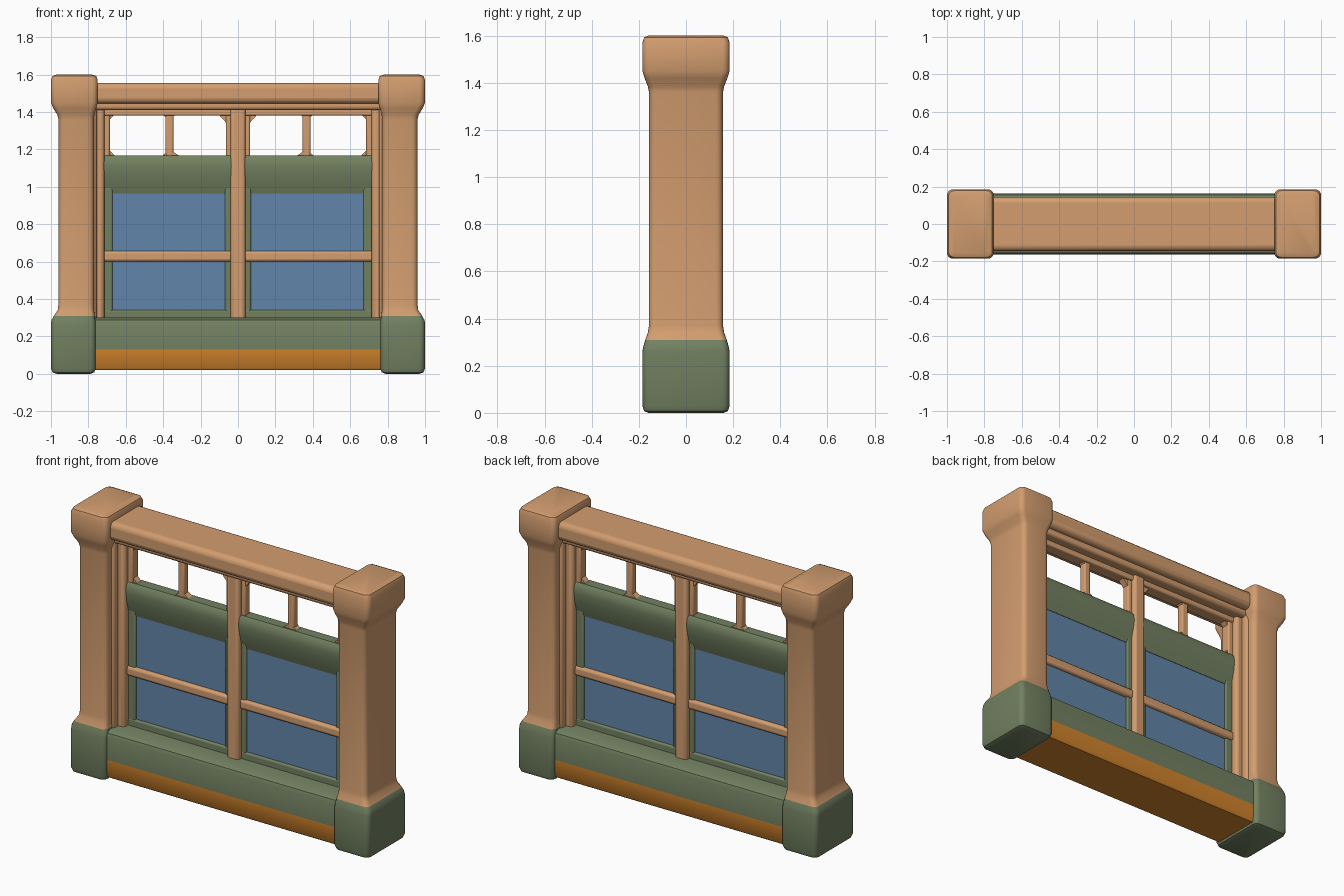
import bpy, bmesh, math
from mathutils import Vector

if "Cube" in bpy.data.objects:
    bpy.data.objects.remove(bpy.data.objects["Cube"])


def material(name, rgb):
    m = bpy.data.materials.new(name)
    m.diffuse_color = (*rgb, 1)
    m.use_nodes = True
    m.node_tree.nodes["Principled BSDF"].inputs["Base Color"].default_value = m.diffuse_color
    return m


WOOD = material("warm wood", (0.65, 0.34, 0.16))
GREEN = material("moss green", (0.17, 0.22, 0.12))
BLUE = material("window blue", (0.12, 0.24, 0.40))
ORANGE = material("orange stripe", (0.64, 0.23, 0.025))


def finish(name, bm, mats, rule=None, bevel=0, segs=3):
    bmesh.ops.recalc_face_normals(bm, faces=bm.faces[:])
    me = bpy.data.meshes.new(name)
    if rule:
        for f in bm.faces:
            f.material_index = rule(f.calc_center_median())
    bm.to_mesh(me)
    bm.free()
    for m in mats:
        me.materials.append(m)
    ob = bpy.data.objects.new(name, me)
    bpy.context.collection.objects.link(ob)
    bpy.context.view_layer.objects.active = ob
    bpy.ops.object.select_all(action='DESELECT')
    ob.select_set(True)
    if bevel:
        mod = ob.modifiers.new("bevel", 'BEVEL')
        mod.width, mod.segments = bevel, segs
        mod.limit_method = 'ANGLE'
    bpy.ops.object.shade_smooth_by_angle(angle=math.radians(40))
    return ob


def box(name, x0, x1, hy, z0, z1, mat, bevel=0.01):
    bm = bmesh.new()
    bmesh.ops.create_cube(bm, size=1)
    for v in bm.verts:
        v.co = ((x0 + x1) / 2 + v.co.x * (x1 - x0), v.co.y * 2 * hy,
                (z0 + z1) / 2 + v.co.z * (z1 - z0))
    return finish(name, bm, [mat], bevel=bevel)


def prism(name, pts, axis, a, b, mats, **kw):
    """Extrude a closed 2D outline; axis 'x' uses (y,z), axis 'y' uses (x,z)."""
    bm = bmesh.new()
    put = (lambda p, t: (t, p[0], p[1])) if axis == 'x' else (lambda p, t: (p[0], t, p[1]))
    face = bm.faces.new([bm.verts.new(put(p, a)) for p in pts])
    ext = bmesh.ops.extrude_face_region(bm, geom=[face])
    d = Vector((b - a, 0, 0)) if axis == 'x' else Vector((0, b - a, 0))
    bmesh.ops.translate(bm, vec=d, verts=[v for v in ext['geom'] if isinstance(v, bmesh.types.BMVert)])
    return finish(name, bm, mats, **kw)


def ring(x0, x1, hy, z, r):
    """Rounded rectangle at height z."""
    out = []
    cx, hx = (x0 + x1) / 2, (x1 - x0) / 2
    for k, (sx, sy) in enumerate([(1, 1), (-1, 1), (-1, -1), (1, -1)]):
        for i in range(5):
            t = math.radians(90 * k + 22.5 * i)
            out.append((cx + sx * (hx - r) + r * math.cos(t), sy * (hy - r) + r * math.sin(t), z))
    return out


# Post section: inner x, outer x, half depth, height, corner radius
POST = [(.79, .97, .16, 0, .02), (.768, .992, .178, .008, .03), (.76, 1, .185, .03, .03),
        (.76, 1, .185, .26, .03), (.762, .998, .18, .285, .03), (.766, .985, .173, .31, .03),
        (.77, .964, .162, .34, .03), (.77, .96, .157, .37, .03), (.77, .96, .157, 1.36, .03),
        (.768, .966, .162, 1.385, .03), (.758, .988, .176, 1.42, .03), (.75, 1, .185, 1.45, .03),
        (.75, 1, .185, 1.57, .03), (.758, .992, .178, 1.592, .03), (.78, .97, .16, 1.6, .02)]

for s, side in ((-1, "left"), (1, "right")):
    # Corner post with green foot and flared cap
    bm = bmesh.new()
    loops = [[bm.verts.new((s * x, y, z)) for x, y, z in ring(*p)] for p in POST]
    for lo, hi in zip(loops, loops[1:]):
        n = len(lo)
        for i in range(n):
            bm.faces.new((lo[i], lo[(i + 1) % n], hi[(i + 1) % n], hi[i]))
    bm.faces.new(loops[0])
    bm.faces.new(loops[-1])
    finish(side + "_post", bm, [WOOD, GREEN], rule=lambda c: int(c.z < .31))

    def sbox(name, x0, x1, *a, **k):
        x0, x1 = sorted((s * x0, s * x1))
        return box(side + "_" + name, x0, x1, *a, **k)

    # Inner trim beside the post
    sbox("trim", .715, .80, .065, .28, 1.44, WOOD, bevel=.02)
    sbox("outer_trim", .755, .80, .11, .28, 1.44, WOOD, bevel=.02)
    sbox("slot_jamb", .685, .74, .03, 1.15, 1.42, WOOD)
    # Glass and its green frame
    sbox("glass", .03, .70, .012, .31, 1.0, BLUE, bevel=0)
    sbox("inner_stile", .03, .07, .024, .29, 1.1, GREEN)
    sbox("outer_stile", .67, .725, .024, .29, 1.1, GREEN)
    sbox("bottom_rail", .03, .725, .026, .28, .342, GREEN)
    # Tapered green upper rail
    half = [(.015, .965), (.026, 1.0), (.042, 1.06), (.048, 1.11), (.044, 1.15), (.03, 1.167)]
    outline = half + [(-y, z) for y, z in reversed(half)]
    prism(side + "_upper_rail", outline, 'x', s * .03, s * .722, [GREEN])
    # Glazing bar and slot bar
    sbox("glazing_bar", .03, .73, .036, .60, .657, WOOD, bevel=.015)
    sbox("slot_bar", .345, .388, .022, 1.15, 1.40, WOOD, bevel=.01)
    # Chamfered corners of the open slots
    for i, (x, z, dx, dz) in enumerate([(.687, 1.382, -.03, -.03), (.687, 1.165, -.035, .035),
                                        (.06, 1.382, .045, -.05), (.345, 1.165, -.04, .025),
                                        (.388, 1.165, .025, .02), (.345, 1.382, -.015, -.015),
                                        (.388, 1.382, .015, -.015)]):
        e = .006
        gx, gz = x - math.copysign(e, dx), z - math.copysign(e, dz)
        prism(f"{side}_slot_corner_{i}", [(s * gx, gz), (s * (x + dx), gz), (s * gx, z + dz)],
              'y', -.02, .02, [WOOD])
    sbox("slot_inner_jamb", .03, .065, .025, 1.15, 1.42, WOOD)

# Centre mullion
box("centre_mullion", -.04, .04, .055, .28, 1.44, WOOD, .018)

# Top beam and stepped head trim
box("top_beam", -.78, .78, .145, 1.445, 1.556, WOOD, .03)
box("head_trim", -.78, .78, .10, 1.41, 1.47, WOOD, .018)
box("slot_head", -.74, .74, .04, 1.38, 1.43, WOOD, .01)

# Bottom sill: green above, orange stripe and underside below
sill = [(-.15, .02), (-.16, .032), (-.163, .13), (-.163, .265), (-.155, .288), (-.13, .3)]
sill = sill + [(-y, z) for y, z in reversed(sill)]
bm = bmesh.new()
a, b = ([bm.verts.new((x, y, z)) for y, z in sill] for x in (-.765, .765))
for i in range(len(sill)):
    j = (i + 1) % len(sill)
    bm.faces.new((a[i], a[j], b[j], b[i]))
bm.faces.new(a)
bm.faces.new(b)
finish("bottom_sill", bm, [GREEN, ORANGE], rule=lambda c: int(c.z < .125))
